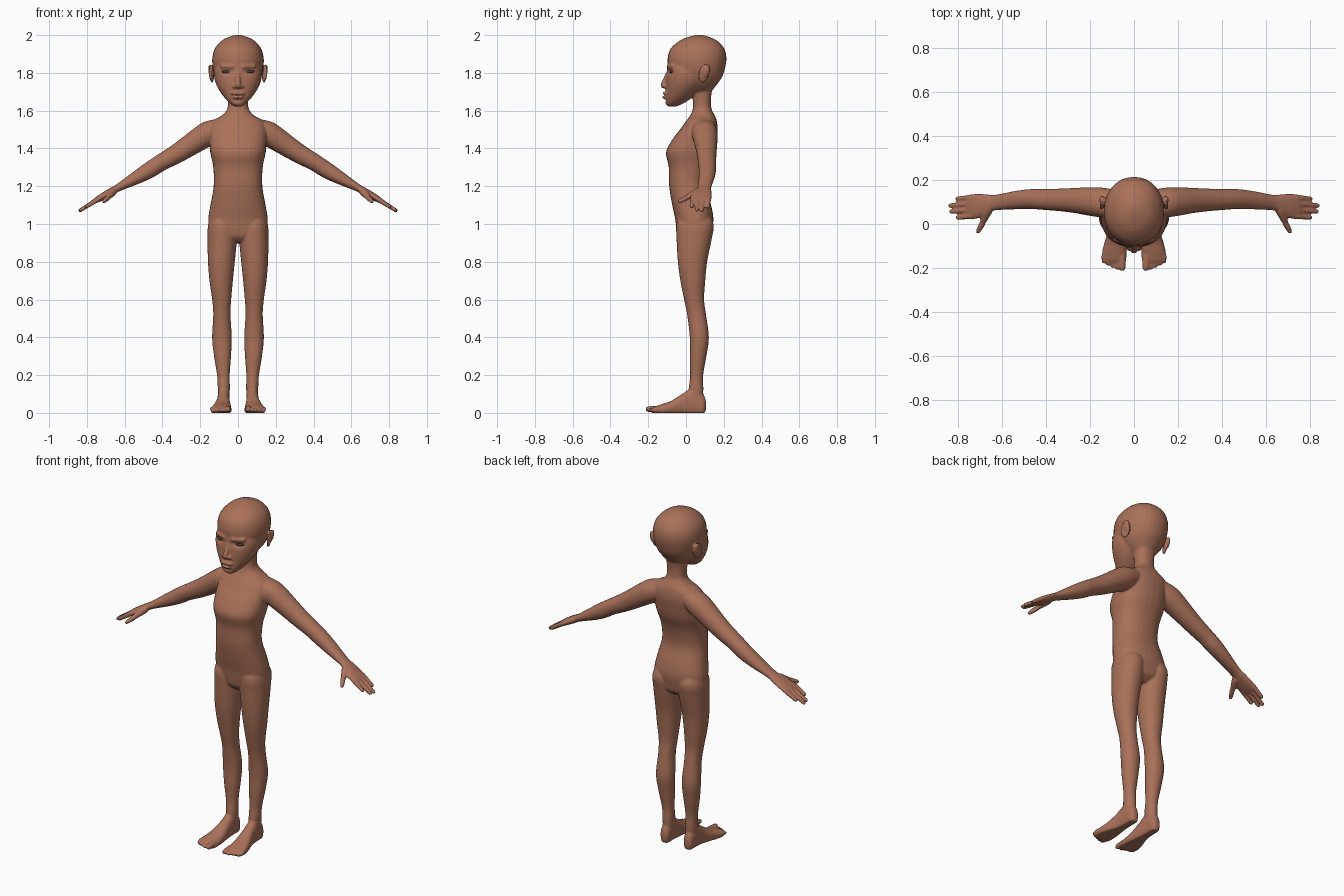
import bpy, bmesh, math
from mathutils import Vector, Matrix

VOXEL = 0.005
bm = bmesh.new()


def material(name, rgb):
    m = bpy.data.materials.new(name)
    m.diffuse_color = (*rgb, 1)
    return m


skin = material("brown skin", (0.40, 0.165, 0.10))
dark = material("dark eye", (0.06, 0.045, 0.04))


def spline(rows, steps=5):
    """Catmull-Rom through rows of numbers."""
    out = []
    for i in range(len(rows) - 1):
        p = [rows[max(i - 1, 0)], rows[i], rows[i + 1], rows[min(i + 2, len(rows) - 1)]]
        for k in range(steps):
            t = k / steps
            out.append([0.5 * (2 * b + (c - a) * t + (2 * a - 5 * b + 4 * c - d) * t * t
                               + (3 * b - a - 3 * c + d) * t ** 3) for a, b, c, d in zip(*p)])
    return out + [list(rows[-1])]


def loft(rows, frame, power=2.0, mirror=False, n=32):
    """Rows are (distance, u0, u1, v0, v1); frame maps (u, v, distance) to the world."""
    for s in ((1, -1) if mirror else (1,)):
        rings = []
        for t, u0, u1, v0, v1 in spline(rows):
            ring = []
            for k in range(n):
                c, d = math.cos(math.tau * k / n), math.sin(math.tau * k / n)
                u = (u0 + u1) / 2 + (u1 - u0) / 2 * math.copysign(abs(c) ** (2 / power), c)
                v = (v0 + v1) / 2 + (v1 - v0) / 2 * math.copysign(abs(d) ** (2 / power), d)
                x, y, z = frame(u, v, t)
                ring.append(bm.verts.new((s * x, y, max(z, 0))))
            rings.append(ring)
        for a, b in zip(rings, rings[1:]):
            for k in range(n):
                bm.faces.new((a[k], a[k - 1], b[k - 1], b[k]))
        bm.faces.new(rings[0])
        bm.faces.new(rings[-1][::-1])


def blob(center, radii, rot=(0, 0, 0), mirror=True, target=None):
    for s in ((1, -1) if mirror else (1,)):
        m = (Matrix.Diagonal((s, 1, 1, 1)) @ Matrix.Translation(center)
             @ Matrix.Rotation(rot[2], 4, 'Z') @ Matrix.Rotation(rot[1], 4, 'Y')
             @ Matrix.Rotation(rot[0], 4, 'X') @ Matrix.Diagonal((*radii, 1)))
        bmesh.ops.create_uvsphere(target or bm, u_segments=24, v_segments=14, radius=1, matrix=m)


def digit(p, q, r0, r1):
    """Tapered round finger, toe or ridge from p to q, on both sides."""
    p, q = Vector(p), Vector(q)
    d = q - p
    length = d.length
    m = d.to_track_quat('Z', 'Y').to_matrix()
    rows = [(-r0, r0 * .3), (-r0 * .7, r0 * .75), (0, r0), (length * .5, (r0 + r1) / 2),
            (length - r1, r1), (length - r1 * .3, r1 * .75), (length, r1 * .3)]
    loft([(t, -r, r, -r, r) for t, r in rows],
         lambda u, v, t: p + m @ Vector((u, v, t)), mirror=True, n=16)


def upright(u, v, t):
    return (u, v, t)


def sym(rows):
    return [(z, -w, w, a, b) for z, w, a, b in rows]


# torso and neck
loft(sym([(.90, .05, -.01, .09), (.93, .12, -.04, .128), (.97, .153, -.05, .138),
          (1.03, .157, -.058, .145), (1.1, .146, -.073, .133), (1.2, .129, -.089, .107),
          (1.3, .131, -.091, .12), (1.38, .147, -.105, .15), (1.45, .152, -.07, .163),
          (1.5, .152, -.032, .168), (1.545, .135, 0, .163), (1.575, .085, .022, .152),
          (1.61, .057, .036, .135), (1.66, .055, .036, .132), (1.72, .06, .02, .14)]),
     upright, 2.3)

# legs
loft([(1.06, .04, .125, -.02, .11), (1.0, .012, .157, -.05, .146), (.92, .006, .161, -.05, .136),
      (.8, .017, .159, -.043, .112), (.7, .027, .151, -.03, .102), (.6, .036, .137, -.01, .096),
      (.52, .04, .131, .006, .106), (.4, .033, .137, .02, .121), (.3, .037, .127, .02, .108),
      (.2, .044, .111, .022, .091), (.13, .043, .107, .015, .092), (.06, .047, .103, .02, .09)],
     upright, 2.1, True)

# feet and toes
loft([(-.106, .062, .088, .02, .06), (-.09, .05, .103, -.015, .1), (-.04, .045, .108, -.015, .135),
      (.02, .042, .115, -.015, .1), (.08, .036, .133, -.015, .063), (.13, .034, .145, -.015, .046),
      (.165, .036, .142, -.01, .034), (.18, .045, .135, 0, .024)],
     lambda u, v, t: (u, -t, v), 2.3, True)
for i, tip in enumerate((.214, .208, .2, .19, .178)):
    x = .054 + .02 * i + (.004 if i else 0)
    r = .017 if i == 0 else .0105
    digit((x, -.145, .022), (x, -tip, r + .002), r, r * .9)

# arms and palms, along one slanted axis
ARM = math.radians(30.5)
C, S = math.cos(ARM), math.sin(ARM)


def arm_frame(u, v, t):
    return (.15 + t * C + v * S, u, 1.48 - t * S + v * C)


loft([(-.1, .03, .15, -.05, .035), (-.01, .03, .165, -.062, .066), (.054, .037, .167, -.06, .065),
      (.14, .05, .164, -.058, .054), (.217, .058, .161, -.055, .046), (.3, .064, .159, -.048, .042),
      (.37, .068, .159, -.049, .038), (.45, .067, .151, -.041, .03), (.56, .062, .133, -.023, .018),
      (.6, .048, .135, -.022, .018), (.65, .026, .137, -.02, .018), (.695, .022, .134, -.015, .014),
      (.715, .035, .122, -.006, .006)], arm_frame, 2.1, True)

# fingers and thumbs
for y0, y1, tip in ((.036, .028, .768), (.064, .056, .803), (.093, .083, .808), (.12, .114, .77)):
    digit(arm_frame(y0, 0, .685), arm_frame(y1, -.004, tip), .0135, .0105)
digit(arm_frame(.065, -.006, .6), (.692, .0, 1.137), .022, .014)
digit((.69, .002, 1.138), (.714, -.042, 1.115), .014, .0105)

# skull
loft(sym([(1.69, .05, .01, .125), (1.74, .1, -.05, .165), (1.78, .122, -.08, .192),
          (1.83, .134, -.095, .208), (1.88, .136, -.097, .214), (1.93, .122, -.08, .202),
          (1.97, .087, -.035, .165), (1.99, .05, .012, .123), (2.001, .012, .055, .085)]), upright, 2.1)

# face and jaw
loft(sym([(1.621, .016, -.09, -.055), (1.635, .038, -.107, -.02), (1.66, .064, -.11, .02),
          (1.70, .095, -.108, .07), (1.74, .116, -.107, .1), (1.78, .126, -.104, .11),
          (1.82, .124, -.1, .11), (1.88, .1, -.093, .1)]), upright, 2.15)
digit((0, -.095, 1.80), (0, -.124, 1.722), .011, .016)      # nose bridge
blob((0, -.117, 1.731), (.017, .016, .013), mirror=False)    # nose tip
blob((.018, -.106, 1.728), (.013, .016, .011))               # nostrils
blob((.013, -.107, 1.692), (.026, .018, .009), (0, .12, -.15))   # upper lip
blob((0, -.106, 1.671), (.03, .02, .01), mirror=False)       # lower lip
digit((.03, -.092, 1.833), (.095, -.066, 1.836), .012, .011)  # brow

# ears
blob((.141, .095, 1.797), (.01, .03, .05), (-.15, .12, .35))
blob((.147, .112, 1.81), (.009, .016, .034), (-.15, .15, .35))

# fuse all parts into one smooth skin
bmesh.ops.recalc_face_normals(bm, faces=bm.faces)
raw = bpy.data.meshes.new("raw_parts")
bm.to_mesh(raw)
body = bpy.data.objects.new("body", raw)
bpy.context.collection.objects.link(body)
mod = body.modifiers.new("fuse", 'REMESH')
mod.mode, mod.voxel_size = 'VOXEL', VOXEL
mod = body.modifiers.new("soften", 'SMOOTH')
mod.factor, mod.iterations = 0.5, 5
graph = bpy.context.evaluated_depsgraph_get()
mesh = bpy.data.meshes.new_from_object(body.evaluated_get(graph))
body.modifiers.clear()
body.data = mesh
mesh.materials.clear()
mesh.materials.append(skin)

# dents pressed into the skin: (x, z, width, height, depth)
for v in mesh.vertices:
    if v.co.y < -.03 and v.co.z > 1.6:
        for x, z, w, h, d in ((.058, 1.806, .03, .014, .012), (0, 1.682, .032, .004, .006),
                              (0, 1.654, .03, .008, .004)):
            q = ((abs(v.co.x) - x) / w) ** 2 + ((v.co.z - z) / h) ** 2
            v.co.y += d * math.exp(-q)
for p in mesh.polygons:
    p.use_smooth = True

# eyes
eb = bmesh.new()
blob((.065, -.073, 1.806), (.025, .012, .009), (0, -.08, .3), target=eb)
bmesh.ops.recalc_face_normals(eb, faces=eb.faces)
em = bpy.data.meshes.new("eyes")
eb.to_mesh(em)
em.materials.append(dark)
for p in em.polygons:
    p.use_smooth = True
bpy.context.collection.objects.link(bpy.data.objects.new("eyes", em))
